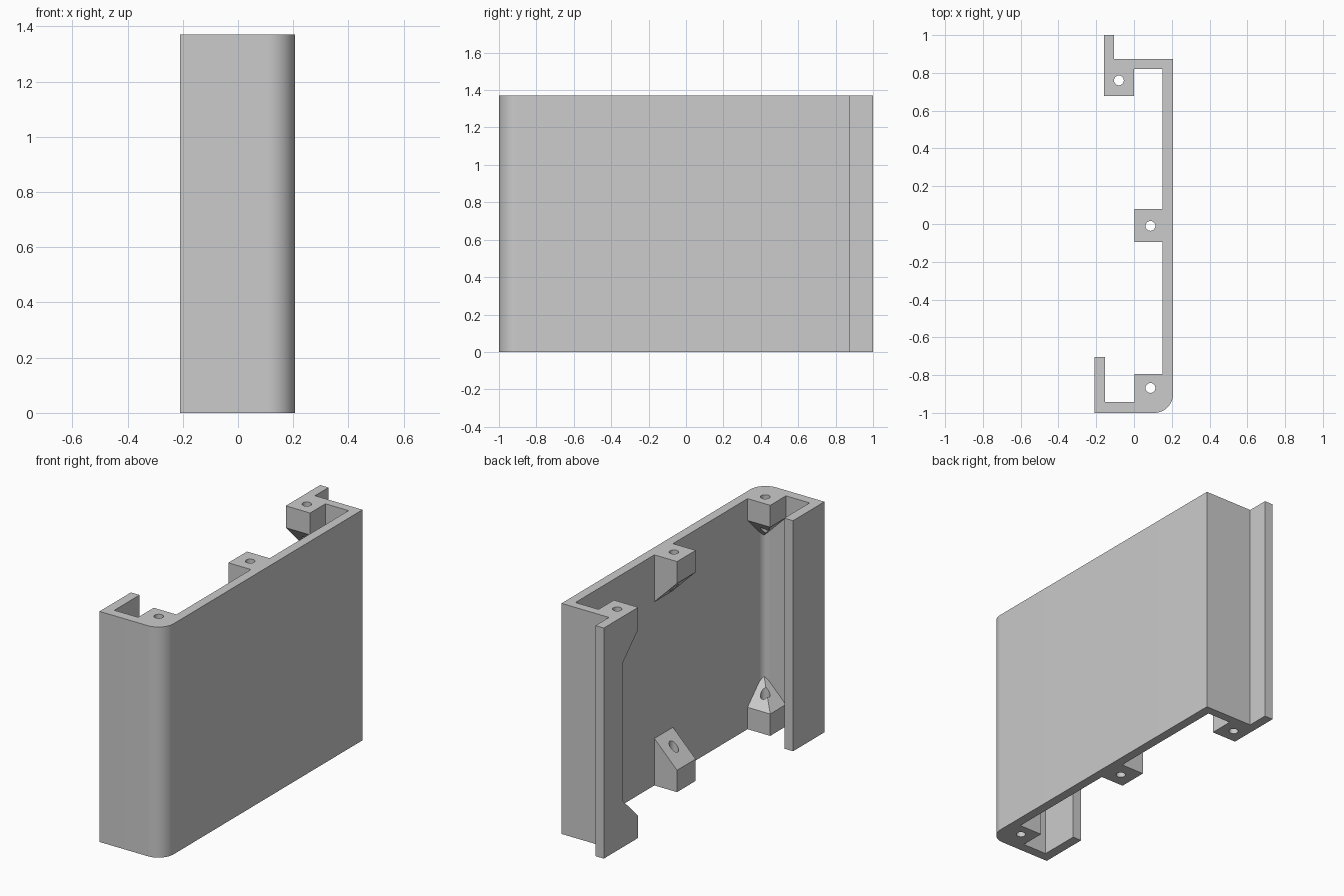
import bpy, bmesh, math
from mathutils import Vector

if "Cube" in bpy.data.objects:
    bpy.data.objects.remove(bpy.data.objects["Cube"])

H = 1.37          # panel height
LOW = 0.13        # height of a screw block at its free edge

grey = bpy.data.materials.new("plain grey")
grey.diffuse_color = (0.6, 0.6, 0.6, 1)
grey.use_nodes = True
grey.node_tree.nodes["Principled BSDF"].inputs["Base Color"].default_value = grey.diffuse_color


def make_object(name, bm):
    bmesh.ops.recalc_face_normals(bm, faces=bm.faces)
    me = bpy.data.meshes.new(name)
    bm.to_mesh(me)
    bm.free()
    me.materials.append(grey)
    ob = bpy.data.objects.new(name, me)
    bpy.context.collection.objects.link(ob)
    return ob


def prism(points, z0, z1):
    bm = bmesh.new()
    face = bm.faces.new([bm.verts.new((x, y, z0)) for x, y in points])
    top = bmesh.ops.extrude_face_region(bm, geom=[face])["geom"]
    bmesh.ops.translate(bm, vec=(0, 0, z1 - z0),
                        verts=[v for v in top if isinstance(v, bmesh.types.BMVert)])
    return bm


def arc(cx, cy, r, a0, a1, n=12):
    angles = [math.radians(a0 + (a1 - a0) * i / n) for i in range(n + 1)]
    return [(cx + r * math.cos(a), cy + r * math.sin(a)) for a in angles]


def apply_boolean(target, tool, operation):
    mod = target.modifiers.new(tool.name, "BOOLEAN")
    mod.operation, mod.solver, mod.object = operation, "EXACT", tool
    bpy.context.view_layer.objects.active = target
    bpy.ops.object.modifier_apply(modifier=mod.name)
    bpy.data.objects.remove(tool)


# Side panel with a rounded front corner, hooked front lip and stepped back lip
outline = [(-0.21, -1)] + arc(0.107, -0.9, 0.1, -90, 0) + [
    (0.207, 0.873), (-0.105, 0.873), (-0.105, 1), (-0.16, 1),
    (-0.16, 0.821), (0.152, 0.821)]
outline += arc(0.107, -0.897, 0.045, 0, -90) + [
    (-0.153, -0.942), (-0.153, -0.705), (-0.21, -0.705)]
panel = make_object("side_panel", prism(outline, 0, H))

# Screw blocks: extents, 45 degree slope directions, hole centre
blocks = [
    ("front", (0.003, 0.17, -0.96, -0.795), [(1, 0), (0, -1)], (0.087, -0.868)),
    ("middle", (0.003, 0.17, -0.095, 0.08), [(1, 0)], (0.087, -0.01)),
    ("back", (-0.16, 0.0, 0.677, 0.84), [(0, 1)], (-0.08, 0.76)),
]
for name, (x0, x1, y0, y1), slopes, hole in blocks:
    for upper in (False, True):
        bm = prism([(x0, y0), (x1, y0), (x1, y1), (x0, y1)], 0, 0.5)
        for sx, sy in slopes:
            edge = Vector((x0 if sx > 0 else x1, y0 if sy > 0 else y1, LOW))
            bmesh.ops.bisect_plane(bm, geom=bm.verts[:] + bm.edges[:] + bm.faces[:],
                                   plane_co=edge, plane_no=(-sx, -sy, 1), clear_outer=True)
            bmesh.ops.holes_fill(bm, edges=bm.edges[:])
        if upper:
            for v in bm.verts:
                v.co.z = H - v.co.z
        apply_boolean(panel, make_object(name + "_block", bm), "UNION")
    # Screw hole through both blocks
    drill = make_object("hole_cutter", prism(arc(*hole, 0.026, 0, 345, 23), -0.1, H + 0.1))
    drill.hide_render = True
    apply_boolean(panel, drill, "DIFFERENCE")

# Smooth the rounded corner and holes, keep the edges sharp
panel.select_set(True)
bpy.context.view_layer.objects.active = panel
bpy.ops.object.shade_smooth_by_angle(angle=math.radians(30))
